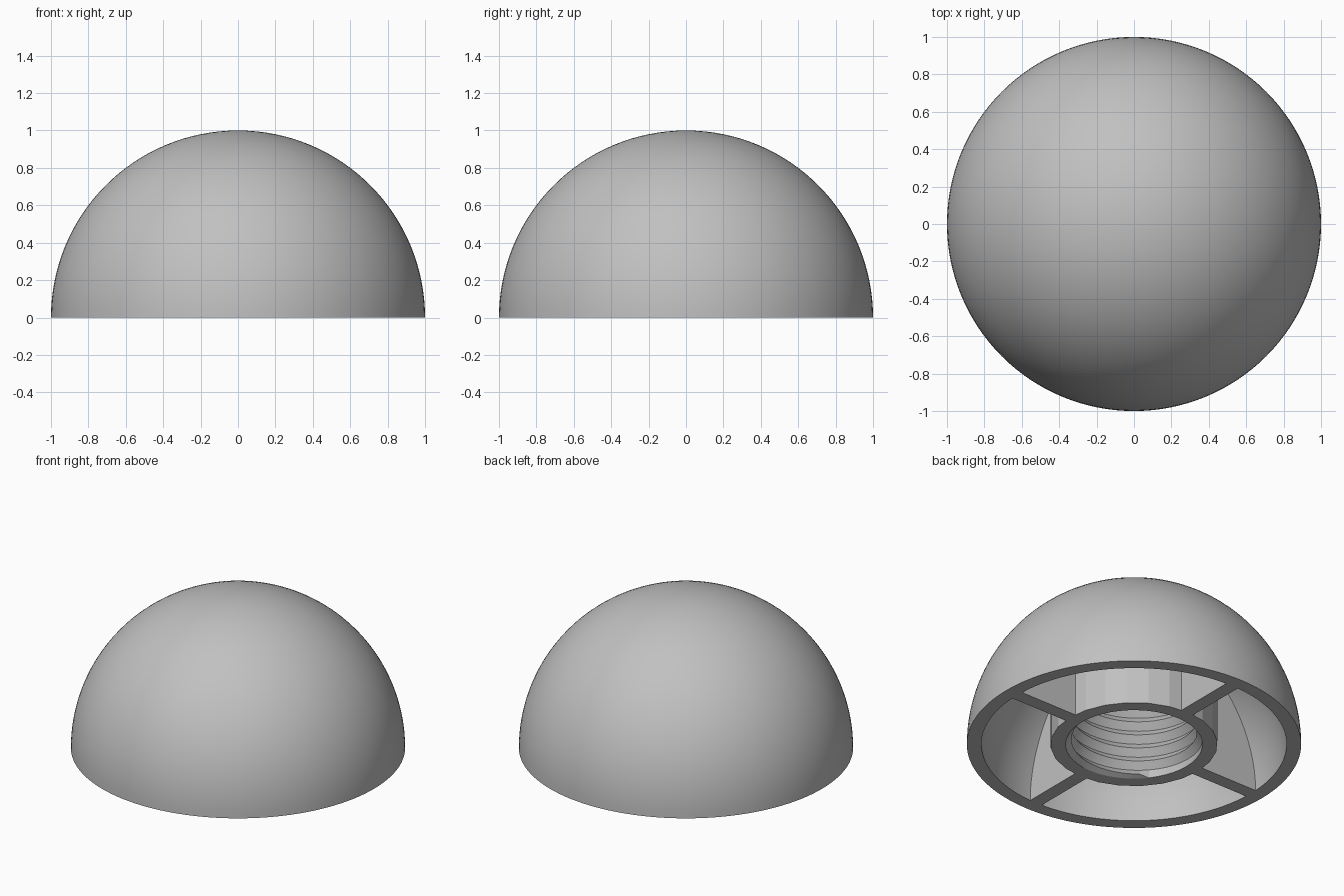
import bpy, bmesh
from math import sin, cos, pi, radians, sqrt

cube = bpy.data.objects.get("Cube")
if cube:
    bpy.data.objects.remove(cube, do_unlink=True)

GREY = (0.53, 0.53, 0.53, 1.0)
mat = bpy.data.materials.new("plain grey")
mat.use_nodes = True
mat.diffuse_color = GREY
mat.node_tree.nodes["Principled BSDF"].inputs["Base Color"].default_value = GREY

R_OUT, R_IN = 1.0, 0.913        # dome shell
HUB_OUT, HUB_IN, CREST = 0.5, 0.41, 0.375
HUB_TOP, PITCH = 0.85, 0.09
RIB = 0.09                      # rib thickness


def finish(bm, name, angle):
    bmesh.ops.remove_doubles(bm, verts=bm.verts, dist=1e-5)
    bmesh.ops.recalc_face_normals(bm, faces=bm.faces)
    mesh = bpy.data.meshes.new(name)
    bm.to_mesh(mesh)
    bm.free()
    mesh.materials.append(mat)
    ob = bpy.data.objects.new(name, mesh)
    bpy.context.collection.objects.link(ob)
    bpy.ops.object.select_all(action='DESELECT')
    ob.select_set(True)
    bpy.context.view_layer.objects.active = ob
    bpy.ops.object.shade_smooth_by_angle(angle=radians(angle))
    return ob


def sweep(profile, seg):
    """Turn a closed (radius, height) profile round z; it may vary with the step."""
    bm = bmesh.new()
    rings = []
    for k in range(seg + 1):
        a = 2 * pi * k / seg
        rings.append([bm.verts.new((r * cos(a), r * sin(a), z)) for r, z in profile(k)])
    n = len(rings[0])
    for p, q in zip(rings, rings[1:]):
        for i in range(n):
            j = (i + 1) % n
            bm.faces.new((p[i], q[i], q[j], p[j]))
    return bm


# Hollow hemisphere
STEPS = 32
quarter = [pi / 2 * i / STEPS for i in range(STEPS + 1)]
shell = [(R_OUT * sin(t), R_OUT * cos(t)) for t in quarter]
shell += [(R_IN * sin(t), R_IN * cos(t)) for t in reversed(quarter)]
bm = sweep(lambda k: shell, 128)
bmesh.ops.remove_doubles(bm, verts=bm.verts, dist=1e-5)
# drop the seam strip between the two poles
bmesh.ops.delete(bm, geom=[f for f in bm.faces if f.calc_area() < 1e-8], context='FACES')
finish(bm, "dome_shell", 30)

# Central hub: faceted outside, helical thread inside
SEG = 48
ROWS = 2 * int(HUB_TOP / PITCH + 3)


def hub_profile(k):
    outer = HUB_OUT * (cos(pi / 24) if k % 2 else 1.0)
    pts = [(outer, HUB_TOP), (outer, 0.0), (HUB_IN, 0.0)]
    for j in range(ROWS):
        z = PITCH * (j / 2 + k / SEG - 1)
        if z <= 0.01 or z >= HUB_TOP:
            pts.append((HUB_IN, 0.0 if z <= 0.01 else HUB_TOP))
        else:
            pts.append((CREST if j % 2 else HUB_IN, z))
    pts.append((HUB_IN, HUB_TOP))
    return pts


finish(sweep(hub_profile, SEG), "threaded_hub", 12)

# Four ribs joining hub and dome
r0, r1 = 0.485, 0.925
tmax = math_top = sqrt(r1 * r1 - r0 * r0)
for i, name in enumerate(("left", "back", "right", "front")):
    bm = bmesh.new()
    pts = [(r0, 0.0)]
    for s in range(25):
        z = tmax * sin(pi / 2 * s / 24)
        pts.append((sqrt(r1 * r1 - z * z), z))
    face = bm.faces.new([bm.verts.new((x, -RIB / 2, z)) for x, z in pts])
    ext = bmesh.ops.extrude_face_region(bm, geom=[face])
    moved = [v for v in ext["geom"] if isinstance(v, bmesh.types.BMVert)]
    bmesh.ops.translate(bm, verts=moved, vec=(0, RIB, 0))
    if not any(f.normal.y < -0.9 and f.calc_center_median().y < 0 for f in bm.faces):
        bmesh.ops.contextual_create(bm, geom=[e for e in bm.edges if e.is_boundary])
    rib = finish(bm, name + "_rib", 30)
    rib.rotation_euler.z = i * pi / 2
